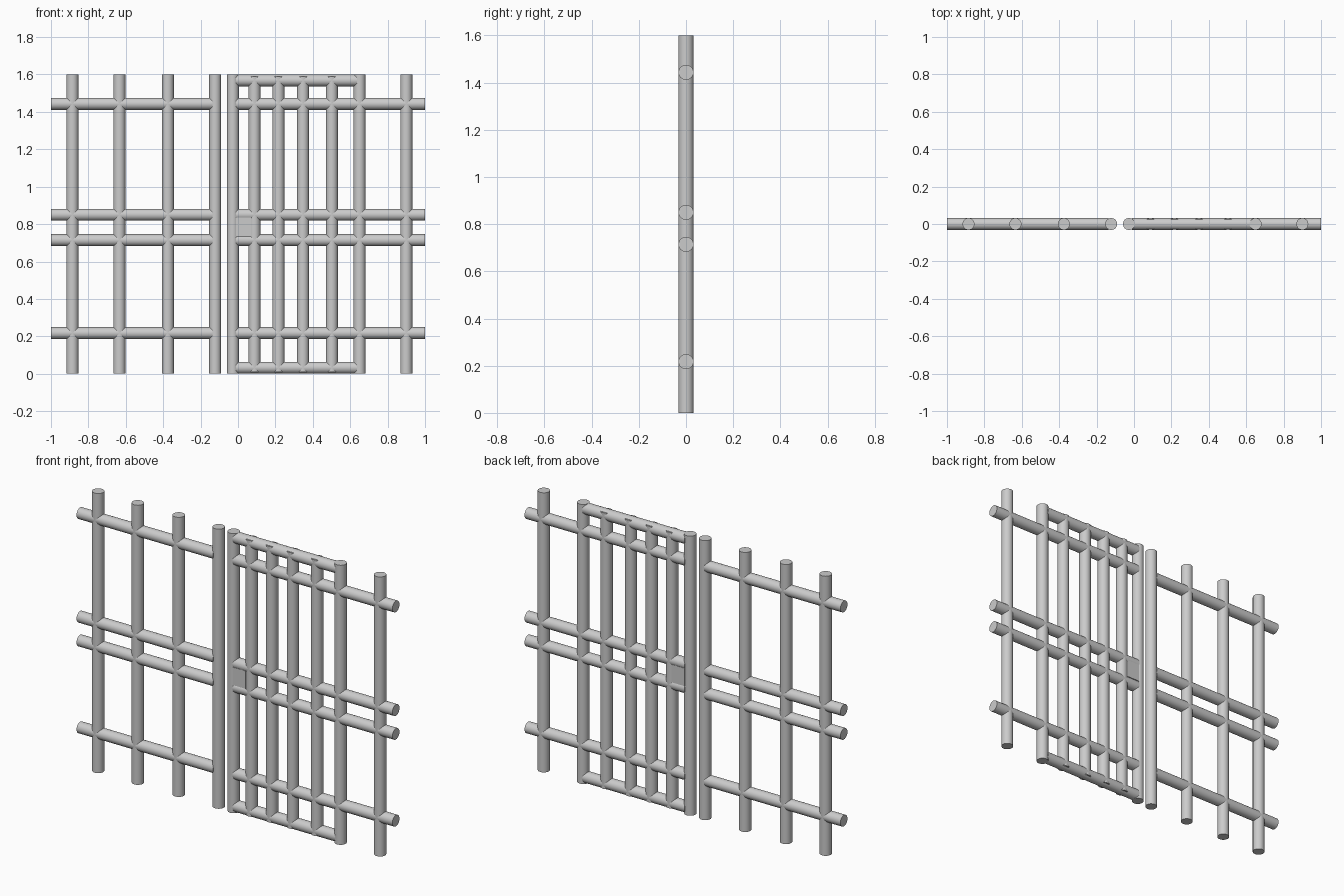
import bpy
import math

if "Cube" in bpy.data.objects:
    bpy.data.objects.remove(bpy.data.objects["Cube"])

R = 0.032          # bar radius
H = 1.6            # overall height


def bar(name, a, b):
    """Round bar from (x, z) point a to b, lying in the y = 0 plane."""
    (x0, z0), (x1, z1) = a, b
    length = math.hypot(x1 - x0, z1 - z0)
    tilt = math.pi / 2 if abs(x1 - x0) > abs(z1 - z0) else 0
    bpy.ops.mesh.primitive_cylinder_add(
        vertices=32, radius=R, depth=length,
        location=((x0 + x1) / 2, 0, (z0 + z1) / 2), rotation=(0, tilt, 0))
    bpy.context.object.name = name
    bpy.ops.object.shade_smooth_by_angle(angle=math.radians(40))


# full height posts: fixed panel, gate frame, outer right
for x in (-0.885, -0.634, -0.375, -0.122):
    bar("fixed_post", (x, 0), (x, H))
for x in (-0.027, 0.65, 0.90):
    bar("gate_post", (x, 0), (x, H))

# inner gate bars, slightly shorter than the frame
for x in (0.088, 0.216, 0.348, 0.502):
    bar("gate_inner_bar", (x, 0.01), (x, H - 0.01))

# horizontal rails, interrupted by the gap between panel and gate
for z in (0.217, 0.714, 0.85, 1.443):
    bar("fixed_rail", (-1, z), (-0.136, z))
    bar("gate_rail", (-0.012, z), (1, z))

# top and bottom rails of the gate frame
for z in (R, H - R):
    bar("gate_frame_rail", (-0.012, z), (0.635, z))

# lock plate between the middle rails
bpy.ops.mesh.primitive_cube_add(size=1, location=(0.029, 0, 0.785))
lock = bpy.context.object
lock.name = "lock_plate"
lock.scale = (0.082, 0.06, 0.102)
